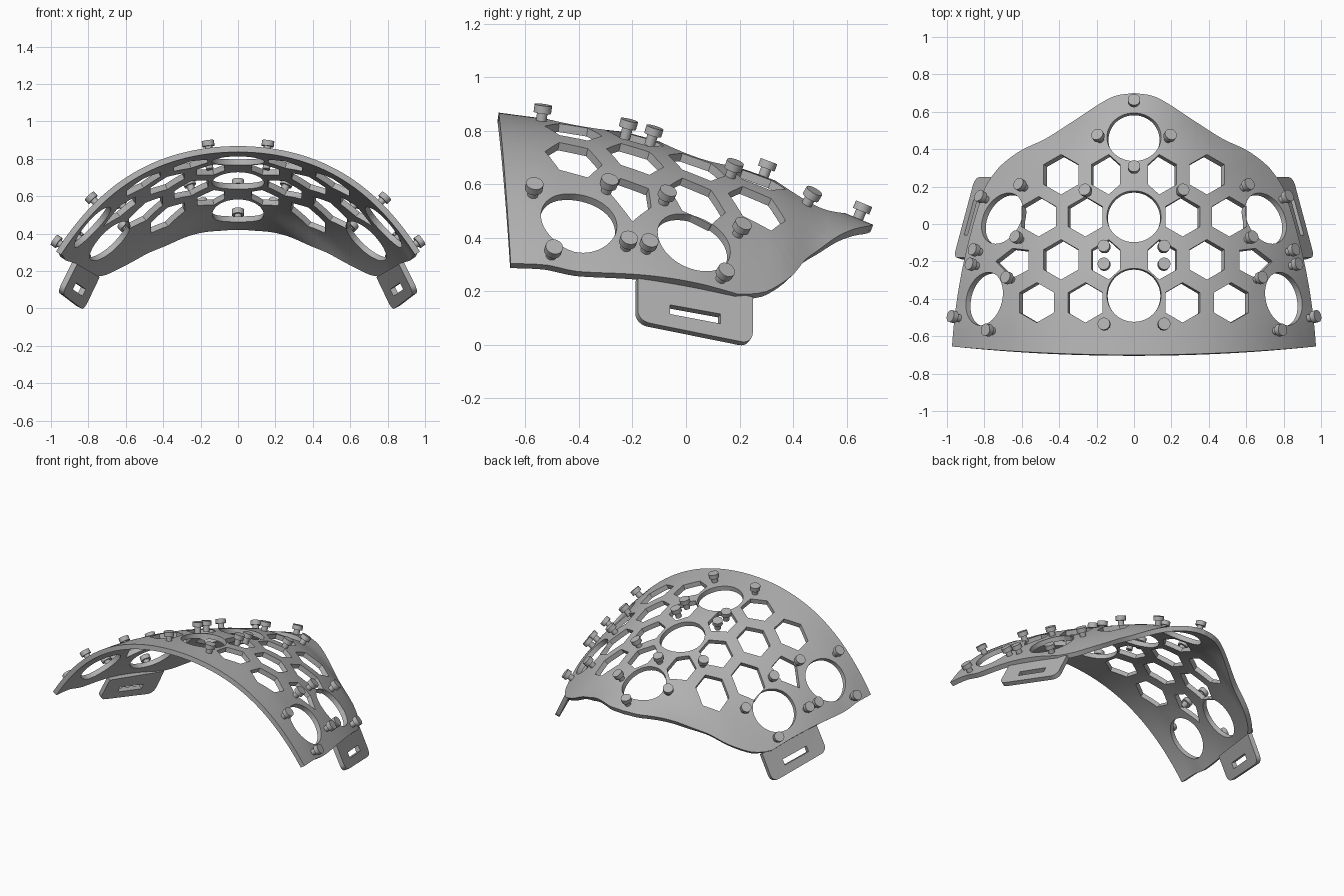
import bpy, bmesh, math
from mathutils import Vector

cube = bpy.data.objects.get("Cube")
if cube:
    bpy.data.objects.remove(cube)

grey = bpy.data.materials.new("plain_grey")
grey.use_nodes = True
grey.diffuse_color = (0.45, 0.45, 0.45, 1)
grey.node_tree.nodes["Principled BSDF"].inputs["Base Color"].default_value = grey.diffuse_color


def curve(points, t):
    """Smooth interpolation through (t, value) pairs."""
    n = len(points)
    slope = lambda i, j: (points[j][1] - points[i][1]) / (points[j][0] - points[i][0])
    k = max(0, min(n - 2, sum(p[0] <= t for p in points) - 1))
    (t0, v0), (t1, v1) = points[k], points[k + 1]
    m0, m1 = slope(max(k - 1, 0), k + 1), slope(k, min(k + 2, n - 1))
    h = t1 - t0
    s = max(0, min(1, (t - t0) / h))
    return ((2*s**3 - 3*s*s + 1) * v0 + (s**3 - 2*s*s + s) * h * m0
            + (3*s*s - 2*s**3) * v1 + (s**3 - s*s) * h * m1)


# Spine height, arch steepness and flank steepness along y
SPINE = [(-.72, .871), (-.25, .80), (.175, .67), (.33, .615), (.42, .575), (.53, .52), (.72, .44)]
ARCH = [(-.72, .38), (-.53, .40), (-.4, .44), (.03, .64), (.25, .78), (.38, .89), (.51, 1.1), (.72, 1.0)]
FLANK = [(-.72, .22), (-.53, .205), (-.4, .20), (.03, .04), (.25, 0), (.72, 0)]
# Rear outline, y over |x|
REAR = [(0, .70), (.1, .685), (.18, .645), (.34, .54), (.475, .455),
        (.61, .39), (.715, .31), (.77, .24), (.80, .19)]


def surface(x, y):
    return Vector((x, y, curve(SPINE, y) - curve(ARCH, y) * x**2 - curve(FLANK, y) * x**4))


def normal(x, y, e=.01):
    dx = surface(x + e, y) - surface(x - e, y)
    dy = surface(x, y + e) - surface(x, y - e)
    return dx.cross(dy).normalized()


def make(name, bm):
    bmesh.ops.recalc_face_normals(bm, faces=bm.faces)
    mesh = bpy.data.meshes.new(name)
    bm.to_mesh(mesh)
    bm.free()
    mesh.materials.append(grey)
    ob = bpy.data.objects.new(name, mesh)
    bpy.context.collection.objects.link(ob)
    bpy.ops.object.select_all(action='DESELECT')
    ob.select_set(True)
    bpy.context.view_layer.objects.active = ob
    bpy.ops.object.shade_smooth_by_angle(angle=math.radians(35))
    return ob


def thicken(bm, faces, offset):
    """Extrude faces into a solid; offset gives the shift of each vertex."""
    ext = bmesh.ops.extrude_face_region(bm, geom=faces, use_keep_orig=True)
    for v in ext["geom"]:
        if isinstance(v, bmesh.types.BMVert):
            v.co += offset(v.co)


def cylinder(bm, base, axis, radius, low, high, sides):
    rot = axis.to_track_quat('Z', 'Y')
    ring = [base + rot @ Vector((radius * math.cos(a), radius * math.sin(a), low))
            for a in (math.tau * i / sides for i in range(sides))]
    thicken(bm, [bm.faces.new([bm.verts.new(p) for p in ring])], lambda co: axis * (high - low))


def fill_plan(bm, loops):
    """Fill a flat outline (first loop) that has holes (other loops)."""
    edges = []
    for loop in loops:
        vs = [bm.verts.new((x, y, 0)) for x, y in loop]
        edges += [bm.edges.new((vs[i - 1], vs[i])) for i in range(len(vs))]
    bmesh.ops.triangle_fill(bm, edges=edges, use_beauty=True, normal=(0, 0, 1))


# Shell plan: outline
def side_point(v):
    return .973 - .173 * v + .12 * v * (1 - v), -.655 + .845 * v


outline = [(.973 * u, -.7 + .045 * u * u) for u in (i / 24 - 1 for i in range(48))]
outline += [side_point(i / 24) for i in range(24)]
outline += [(x, curve(REAR, abs(x))) for x in (.8 - i / 40 for i in range(65))]
outline += [(-x, y) for x, y in (side_point(i / 24) for i in range(23, 0, -1))]

# Shell plan: round ports, honeycomb cells and two clipped side cells
holes = []
for x, y in [(0, .465), (0, .04), (0, -.38), (.705, .03), (-.705, .03), (.8, -.4), (-.8, -.4)]:
    n = normal(x, y)
    across = Vector((0, 1, 0)).cross(n).normalized()
    along = n.cross(across)
    ring = [surface(x, y) + .145 * (across * math.cos(a) + along * math.sin(a))
            for a in (math.tau * i / 48 for i in range(48))]
    holes.append([(p.x, p.y) for p in ring])
cells = [(.39, .265), (.135, .265), (.51, .04), (.26, .04),
         (.39, -.19), (.135, -.19), (.52, -.42), (.26, -.42)]
for side in (1, -1):
    for x, y in cells:
        hexagon = [(x + .107 * math.sin(math.tau * i / 6), y + .107 * math.cos(math.tau * i / 6))
                   for i in range(6)]
        holes.append([(side * max(px, .075), py) for px, py in hexagon])
    clipped = [(.565, -.14), (.565, -.245), (.65, -.29), (.74, -.2), (.65, -.13)]
    holes.append([(side * px, py) for px, py in clipped])

# Curved shell: slice the plan finely, lift it onto the arch and thicken it inwards
bm = bmesh.new()
fill_plan(bm, [outline] + holes)
for axis, count in ((Vector((1, 0, 0)), 24), (Vector((0, 1, 0)), 17)):
    for i in range(-count, count + 1):
        bmesh.ops.bisect_plane(bm, geom=bm.verts[:] + bm.edges[:] + bm.faces[:], dist=1e-4,
                               plane_co=axis * (i * .04 + .0013), plane_no=axis)
for v in bm.verts:
    v.co = surface(v.co.x, v.co.y)
thicken(bm, bm.faces[:], lambda co: normal(co.x, co.y) * -.032)
make("curved_shell", bm)

# Mushroom pegs around the ports, placed by their head centres
pegs = [(0, .66), (0, .305)]
for x, y in [(.193, .473), (.26, .18), (.16, -.12), (.16, -.215), (.16, -.535),
             (.61, .21), (.82, .147), (.63, -.07), (.855, -.138),
             (.68, -.287), (.872, -.215), (.97, -.495), (.785, -.567)]:
    pegs += [(x, y), (-x, y)]
for k, (x, y) in enumerate(pegs):
    bx, by = x, y
    for _ in range(6):
        n = normal(bx, by)
        bx, by = x - .045 * n.x, y - .045 * n.y
    bm = bmesh.new()
    base = surface(bx, by)
    cylinder(bm, base, n, .02, -.012, .035, 20)
    cylinder(bm, base, n, .033, .03, .06, 24)
    make(f"peg_{k + 1}", bm)

# Strap tabs: rounded plates with a slot, hanging from the side edges
TOP_F, TOP_B = Vector((.885, -.18, .25)), Vector((.765, .25, .18))
LOW_F, LOW_B = Vector((.965, -.18, .09)), Vector((.85, .25, .003))
plate = [(0, 0)]
for cs, start in ((.1, math.pi), (.9, math.pi / 2)):
    for i in range(7):
        a = start - i * math.pi / 12
        plate.append((cs + .1 * math.cos(a), .76 + .24 * math.sin(a)))
plate.append((1, 0))
slot = [(.28, .49), (.72, .49), (.72, .7), (.28, .7)]

for side, label in ((1, "left"), (-1, "right")):
    inward = (LOW_F - TOP_F).cross(TOP_B - TOP_F).normalized()
    inward *= -math.copysign(1, inward.x)
    inward.x *= side
    bm = bmesh.new()
    fill_plan(bm, [plate, slot])
    for v in bm.verts:
        p = TOP_F.lerp(TOP_B, v.co.x).lerp(LOW_F.lerp(LOW_B, v.co.x), v.co.y)
        v.co = (side * p.x, p.y, p.z)
    thicken(bm, bm.faces[:], lambda co: inward * .03)
    make(f"{label}_strap_tab", bm)
